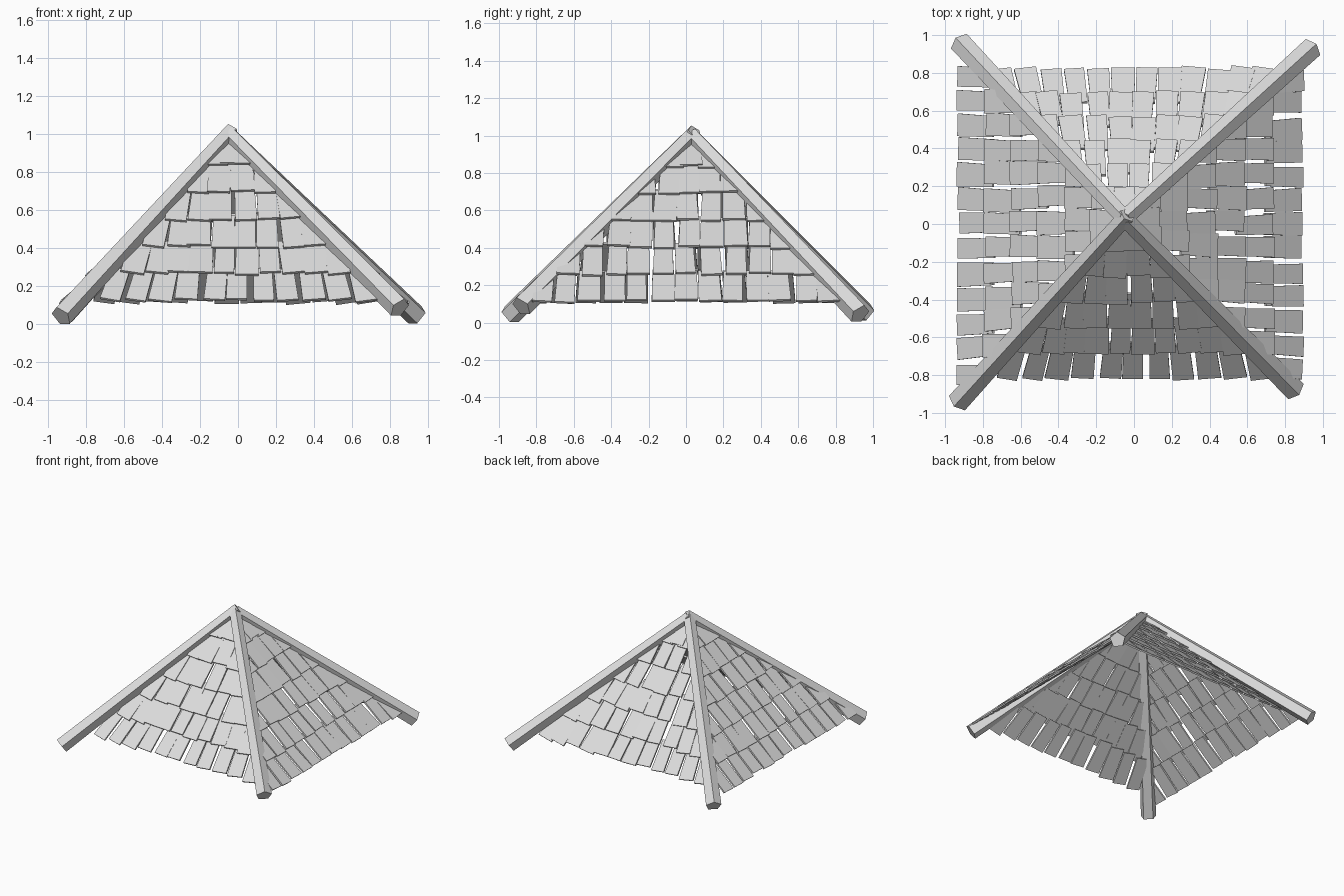
import bpy, bmesh, math, random
from mathutils import Vector

random.seed(7)
cube = bpy.data.objects.get("Cube")
if cube:
    bpy.data.objects.remove(cube)

GREY = (0.72, 0.72, 0.72, 1)
mat = bpy.data.materials.new("light_grey")
mat.use_nodes = True
mat.diffuse_color = GREY
mat.node_tree.nodes["Principled BSDF"].inputs["Base Color"].default_value = GREY

APEX = Vector((-0.05, 0.03, 1.0))
FEET = {
    "front_right": Vector((-0.93, -0.94, 0.042)),
    "front_left": Vector((0.85, -0.88, 0.085)),
    "back_left": Vector((0.94, 0.93, 0.045)),
    "back_right": Vector((-0.92, 0.96, 0.05)),
}


def finish(bm, name):
    bmesh.ops.recalc_face_normals(bm, faces=bm.faces)
    mesh = bpy.data.meshes.new(name)
    bm.to_mesh(mesh)
    bm.free()
    mesh.materials.append(mat)
    obj = bpy.data.objects.new(name, mesh)
    bpy.context.collection.objects.link(obj)


def skin(bm, low, high):
    """Closed prism between two matching rings of points."""
    a = [bm.verts.new(p) for p in low]
    b = [bm.verts.new(p) for p in high]
    bm.faces.new(a)
    bm.faces.new(b)
    for i in range(len(a)):
        j = (i + 1) % len(a)
        bm.faces.new((a[i], a[j], b[j], b[i]))


# Hip beams: tapering five-sided poles with a ridge on top
def beam(name, foot, overshoot):
    axis = (APEX - foot).normalized()
    side = axis.cross(Vector((0, 0, 1))).normalized()
    up = side.cross(axis)

    def ring(centre, r):
        angles = [math.radians(90 + 72 * k) for k in range(5)]
        return [centre + (side * math.cos(a) + up * math.sin(a)) * r for a in angles]

    bm = bmesh.new()
    skin(bm, ring(foot, 0.06), ring(APEX + axis * overshoot, 0.045))
    finish(bm, name)


# One beam runs past the peak and shows its cut end
for corner, foot in FEET.items():
    beam(corner + "_hip_beam", foot, 0.03 if corner == "front_right" else 0)


# Shingled slopes: overlapping rows of loose, slightly crooked slabs
def slope(name, out, reach, eave_z, half, margin, lean):
    n = Vector(out)
    u = Vector((-n.y, n.x, 0))
    eave = n * reach + Vector((0, 0, eave_z))
    rise = APEX - Vector((0, 0, 0.025)) - eave
    drift = rise.dot(u)
    s = rise - u * drift
    length = s.length
    s.normalize()
    normal = u.cross(s)
    bm = bmesh.new()
    rows = 6
    for row in range(rows):
        t = row * 0.164
        limit = max(half * (1 - t) - margin * (1 - t / 2), 0.08)
        count = max(round(2 * limit / 0.128) + 1, 3)
        for i in range(count):
            lat = -limit + 2 * limit * i / (count - 1) + random.uniform(-0.01, 0.01)
            a = lean * lat + random.uniform(-0.04, 0.04)
            along = s * math.cos(a) - u * math.sin(a)
            across = u * math.cos(a) + s * math.sin(a)
            base = eave + u * (lat + t * drift)
            base += s * (t * length + random.uniform(-0.01, 0.01))
            size = 0.2 if row == rows - 1 else 0.25
            w = random.uniform(0.053, 0.065)
            lift = random.uniform(0.016, 0.026)
            ring = []
            for x, y in ((-1, 0), (1, 0), (1, 1), (-1, 1)):
                ring.append(base + across * x * w * (1 - 0.08 * y)
                            + along * y * size + normal * lift * (1 - y))
            skin(bm, ring, [p + normal * 0.013 for p in ring])
    # Trim slabs along the hips, underneath the beams
    for foot in FEET.values():
        if foot.dot(n) > 0:
            d = foot - APEX
            away = Vector((-d.y, d.x, 0)).normalized()
            if away.dot(n) > 0:
                away = -away
            bmesh.ops.bisect_plane(bm, geom=bm.verts[:] + bm.edges[:] + bm.faces[:],
                                   plane_co=APEX, plane_no=away, clear_outer=True)
    finish(bm, name)


slope("front_shingles", (0, -1, 0), 0.8, 0.107, 0.82, 0.15, 0.3)
slope("back_shingles", (0, 1, 0), 0.8, 0.1, 0.84, 0.14, 0.3)
slope("left_shingles", (1, 0, 0), 0.87, 0.095, 0.86, 0.09, 0.06)
slope("right_shingles", (-1, 0, 0), 0.91, 0.095, 0.88, 0.09, 0.06)
